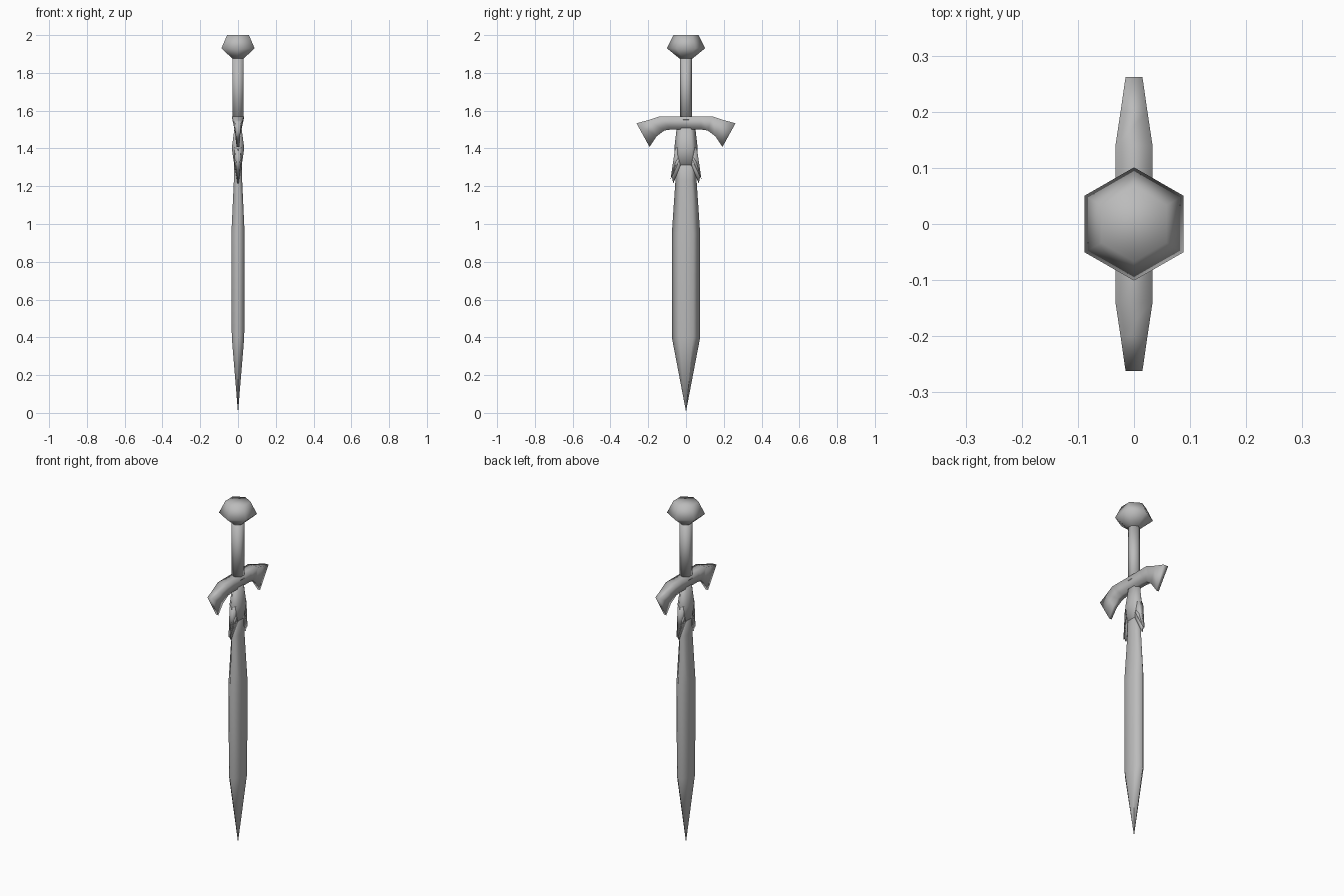
import bpy, bmesh
from math import cos, sin, pi

cube = bpy.data.objects.get("Cube")
if cube:
    bpy.data.objects.remove(cube, do_unlink=True)

steel = bpy.data.materials.new("grey steel")
steel.use_nodes = True
GREY = (0.5, 0.5, 0.5, 1)
steel.diffuse_color = GREY
steel.node_tree.nodes["Principled BSDF"].inputs["Base Color"].default_value = GREY


def finish(name, bm):
    bmesh.ops.remove_doubles(bm, verts=bm.verts, dist=0.0005)
    bmesh.ops.recalc_face_normals(bm, faces=bm.faces)
    mesh = bpy.data.meshes.new(name)
    bm.to_mesh(mesh)
    bm.free()
    mesh.materials.append(steel)
    for poly in mesh.polygons:
        poly.use_smooth = True
    obj = bpy.data.objects.new(name, mesh)
    bpy.context.collection.objects.link(obj)
    return obj


def loft(name, rings):
    """Skin a row of equal-sized rings and cap both ends."""
    bm = bmesh.new()
    rows = [[bm.verts.new(p) for p in ring] for ring in rings]
    n = len(rows[0])
    for a, b in zip(rows, rows[1:]):
        for i in range(n):
            j = (i + 1) % n
            bm.faces.new((a[i], a[j], b[j], b[i]))
    bm.faces.new(rows[0])
    bm.faces.new(rows[-1])
    return finish(name, bm)


def hex_loft(name, sections):
    """Six-sided column with corners on the y axis; sections are (z, x size, y size)."""
    return loft(name, [[(rx * sin(k * pi / 3) / sin(pi / 3), ry * cos(k * pi / 3), z)
                        for k in range(6)] for z, rx, ry in sections])


def plate(name, outline):
    """Tapered two-sided plate; outline is (y, z, half thickness)."""
    bm = bmesh.new()
    sides = [[bm.verts.new((s * t, y, z)) for y, z, t in outline] for s in (1, -1)]
    for side in sides:
        bm.faces.new(side)
    a, b = sides
    for i in range(len(a)):
        j = (i + 1) % len(a)
        bm.faces.new((a[i], a[j], b[j], b[i]))
    return finish(name, bm)


# Handle
hex_loft("pommel", [(1.875, 0.029, 0.033), (1.93, 0.088, 0.101), (2.0, 0.058, 0.067)])
hex_loft("grip", [(1.55, 0.029, 0.033), (1.885, 0.029, 0.033)])

# Crossguard: wide on top, narrow underneath, drooping flared tips
half = [(0.08, 1.57, 0.08, 1.50, 0.033), (0.14, 1.57, 0.115, 1.495, 0.033),
        (0.2, 1.55, 0.155, 1.465, 0.024), (0.262, 1.533, 0.193, 1.408, 0.015)]
stations = [(-a, b, -c, d, w) for a, b, c, d, w in reversed(half)] + half
loft("crossguard", [[(w, yt, zt), (0.5 * w, yb, zb), (-0.5 * w, yb, zb), (-w, yt, zt)]
                    for yt, zt, yb, zb, w in stations])

# Blade, pointing down
hex_loft("blade", [(0.012, 0.001, 0.001), (0.4, 0.033, 0.075), (0.95, 0.035, 0.075),
                   (1.23, 0.022, 0.056), (1.4, 0.018, 0.05)])

# Collar under the guard, with two layered feathers on each edge
hex_loft("collar", [(1.53, 0.016, 0.047), (1.4, 0.033, 0.062), (1.3, 0.018, 0.055)])
for side, label in ((1, "back"), (-1, "front")):
    outer = [(0.0, 1.42, 0.029), (0.058, 1.4, 0.014), (0.082, 1.235, 0.004), (0.03, 1.345, 0.022)]
    inner = [(0.02, 1.38, 0.023), (0.055, 1.33, 0.014), (0.075, 1.25, 0.006),
             (0.067, 1.215, 0.003), (0.026, 1.32, 0.02)]
    for layer, shape in (("outer", outer), ("inner", inner)):
        plate(f"{label}_{layer}_feather", [(side * y, z, t) for y, z, t in shape])
